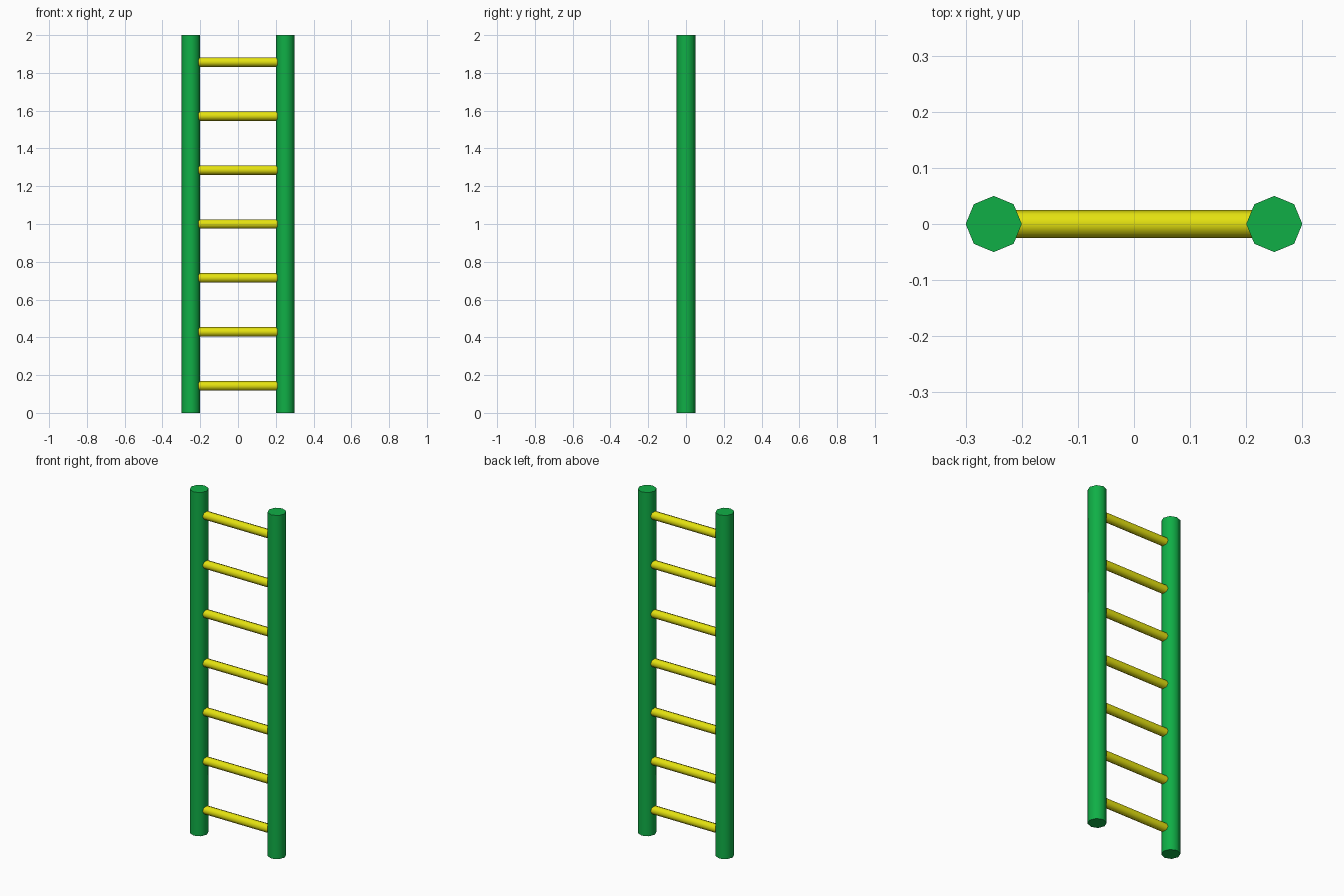
import bpy
import math

if "Cube" in bpy.data.objects:
    bpy.data.objects.remove(bpy.data.objects["Cube"])

HEIGHT = 2.0
RAIL_X, RAIL_R = 0.25, 0.05
RUNG_R, RUNGS, SIDES = 0.025, 7, 8


def material(name, color):
    m = bpy.data.materials.new(name)
    m.diffuse_color = (*color, 1.0)
    m.use_nodes = True
    m.node_tree.nodes["Principled BSDF"].inputs["Base Color"].default_value = m.diffuse_color
    return m


green = material("green", (0.005, 0.43, 0.062))
yellow = material("yellow", (0.78, 0.76, 0.005))


def rod(name, radius, length, location, rotation, mat):
    # Octagonal rod, smooth round the side with crisp ends
    bpy.ops.mesh.primitive_cylinder_add(vertices=SIDES, radius=radius, depth=length,
                                        location=location, rotation=rotation)
    ob = bpy.context.object
    ob.name = name
    ob.data.materials.append(mat)
    bpy.ops.object.shade_smooth_by_angle(angle=math.radians(50))
    return ob


# Side rails
for side, x in (("left", -RAIL_X), ("right", RAIL_X)):
    rod(side + "_rail", RAIL_R, HEIGHT, (x, 0, HEIGHT / 2), (0, 0, 0), green)

# Evenly spaced rungs, running into the rail centres
for i in range(RUNGS):
    z = HEIGHT * (i + 0.5) / RUNGS
    rod(f"rung_{i + 1}", RUNG_R, 2 * RAIL_X, (0, 0, z), (0, math.pi / 2, 0), yellow)
